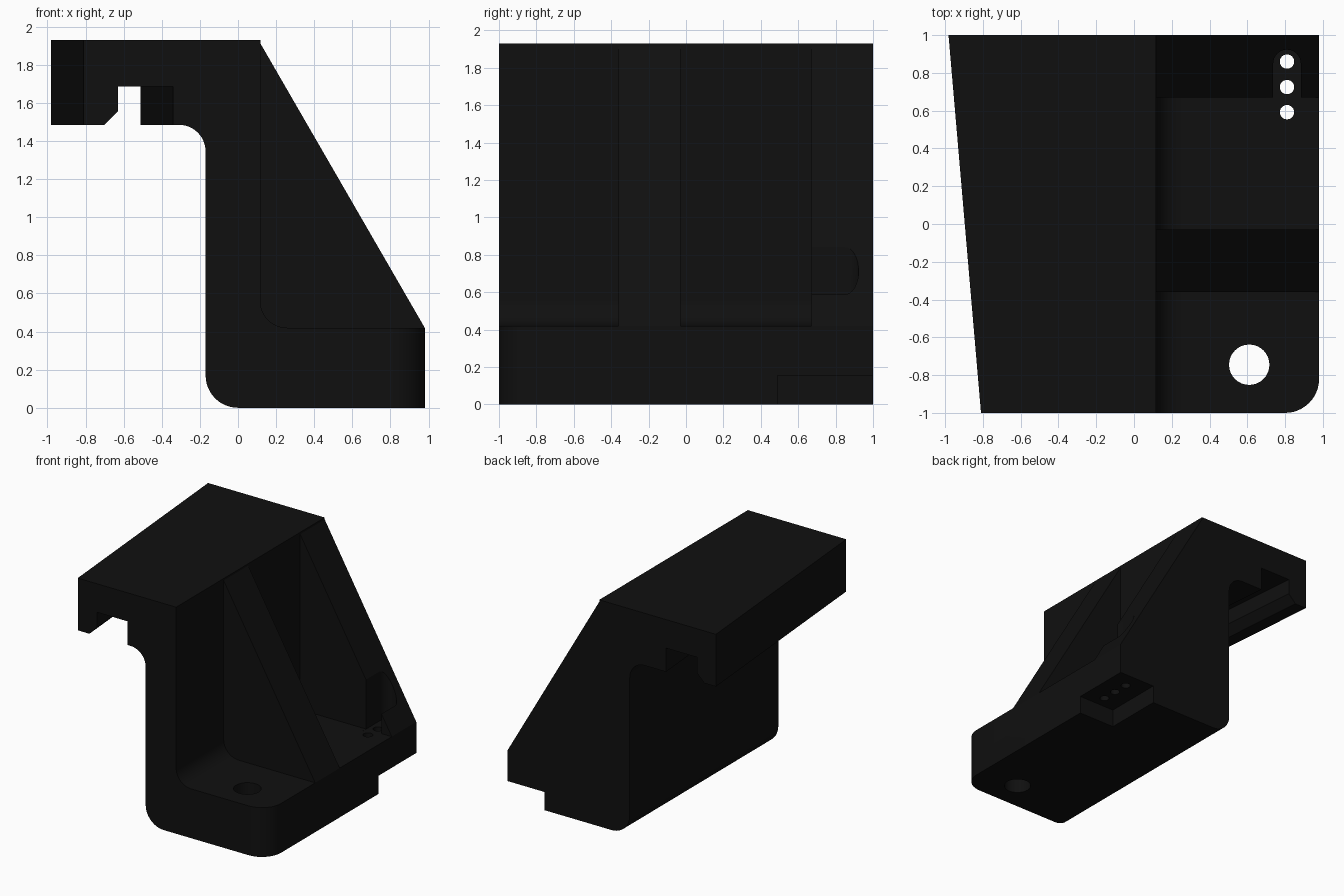
import bpy, bmesh, math

if "Cube" in bpy.data.objects:
    bpy.data.objects.remove(bpy.data.objects["Cube"], do_unlink=True)

black = bpy.data.materials.new("matte black")
black.use_nodes = True
black.diffuse_color = (0.005, 0.005, 0.005, 1)
black.node_tree.nodes["Principled BSDF"].inputs["Base Color"].default_value = (0.005, 0.005, 0.005, 1)


def arc(cx, cy, r, start, end, steps=12):
    """Points along an arc, angles in degrees."""
    angles = [math.radians(start + (end - start) * i / steps) for i in range(steps + 1)]
    return [(cx + r * math.cos(a), cy + r * math.sin(a)) for a in angles]


def prism(name, near, far, lo, hi, axis, round_edge=None):
    """Join two matching outlines into a solid along y or z."""
    place = (lambda p, d: (p[0], d, p[1])) if axis == "y" else (lambda p, d: (p[0], p[1], d))
    bm = bmesh.new()
    a = [bm.verts.new(place(p, lo)) for p in near]
    b = [bm.verts.new(place(p, hi)) for p in far]
    bm.faces.new(a)
    bm.faces.new(b[::-1])
    for i in range(len(a)):
        j = (i + 1) % len(a)
        bm.faces.new((a[j], a[i], b[i], b[j]))
    if round_edge:
        edges = [e for e in bm.edges if all(round_edge(v.co) for v in e.verts)]
        bmesh.ops.bevel(bm, geom=edges, offset=0.18, segments=12, profile=0.5, affect='EDGES')
    bmesh.ops.recalc_face_normals(bm, faces=bm.faces)
    mesh = bpy.data.meshes.new(name)
    bm.to_mesh(mesh)
    bm.free()
    mesh.materials.append(black)
    obj = bpy.data.objects.new(name, mesh)
    bpy.context.collection.objects.link(obj)
    return obj


def combine(body, tool, operation):
    mod = body.modifiers.new(tool.name, 'BOOLEAN')
    mod.operation, mod.solver, mod.object = operation, 'EXACT', tool
    bpy.context.view_layer.objects.active = body
    bpy.ops.object.modifier_apply(modifier=mod.name)
    bpy.data.objects.remove(tool, do_unlink=True)


# Main bracket: the arm's tip and its groove drift left towards the back
FLOOR, TOP, ARM, WALL = 0.42, 1.93, 1.485, 0.117
tip = [(-0.81, TOP), (-0.81, ARM), (-0.70, ARM), (-0.63, 1.555),
       (-0.63, 1.687), (-0.34, 1.687), (-0.34, ARM)]
rest = (arc(-0.31, ARM - 0.14, 0.14, 90, 0) + arc(0.0, 0.17, 0.17, 180, 270)
        + [(0.98, 0), (0.98, FLOOR)]
        + arc(WALL + 0.14, FLOOR + 0.14, 0.14, 270, 180) + [(WALL, TOP)])
tip_back = [(x - 0.172, z) for x, z in tip]
body = prism("bracket_body", tip + rest, tip_back + rest, -1, 1, "y",
             lambda c: c.x > 0.97 and c.y < -0.99)

# Sloping ribs
rib = [(0.05, 0.3), (0.9, 0.3), (0.98, FLOOR), (WALL, 1.913), (0.05, 1.9)]
for name, y0, y1 in (("middle_rib", -0.36, -0.03), ("back_rib", 0.67, 1.0)):
    combine(body, prism(name, rib, rib, y0, y1, "y"), 'UNION')

# Bottom recess at the back corner
recess = [(0.635, 0.49), (1.1, 0.49), (1.1, 1.1), (0.635, 1.1)]
combine(body, prism("recess_cutter", recess, recess, -0.1, 0.155, "z"), 'DIFFERENCE')

# Round-ended slot in the back rib
slot = [(0.737, 0.6), (0.883, 0.6)] + arc(0.81, 0.85, 0.073, 0, 180, 16)
combine(body, prism("slot_cutter", slot, slot, FLOOR - 0.001, 1.5, "z"), 'DIFFERENCE')

# Large mounting hole and three small holes
for x, y, r in ((0.61, -0.745, 0.107), (0.81, 0.86, 0.038), (0.81, 0.725, 0.038), (0.81, 0.592, 0.038)):
    ring = arc(x, y, r, 0, 360, 32)[:-1]
    combine(body, prism("hole_cutter", ring, ring, -0.1, 1.2, "z"), 'DIFFERENCE')

bpy.ops.object.select_all(action='DESELECT')
body.select_set(True)
bpy.context.view_layer.objects.active = body
bpy.ops.object.shade_smooth_by_angle(angle=math.radians(30))
